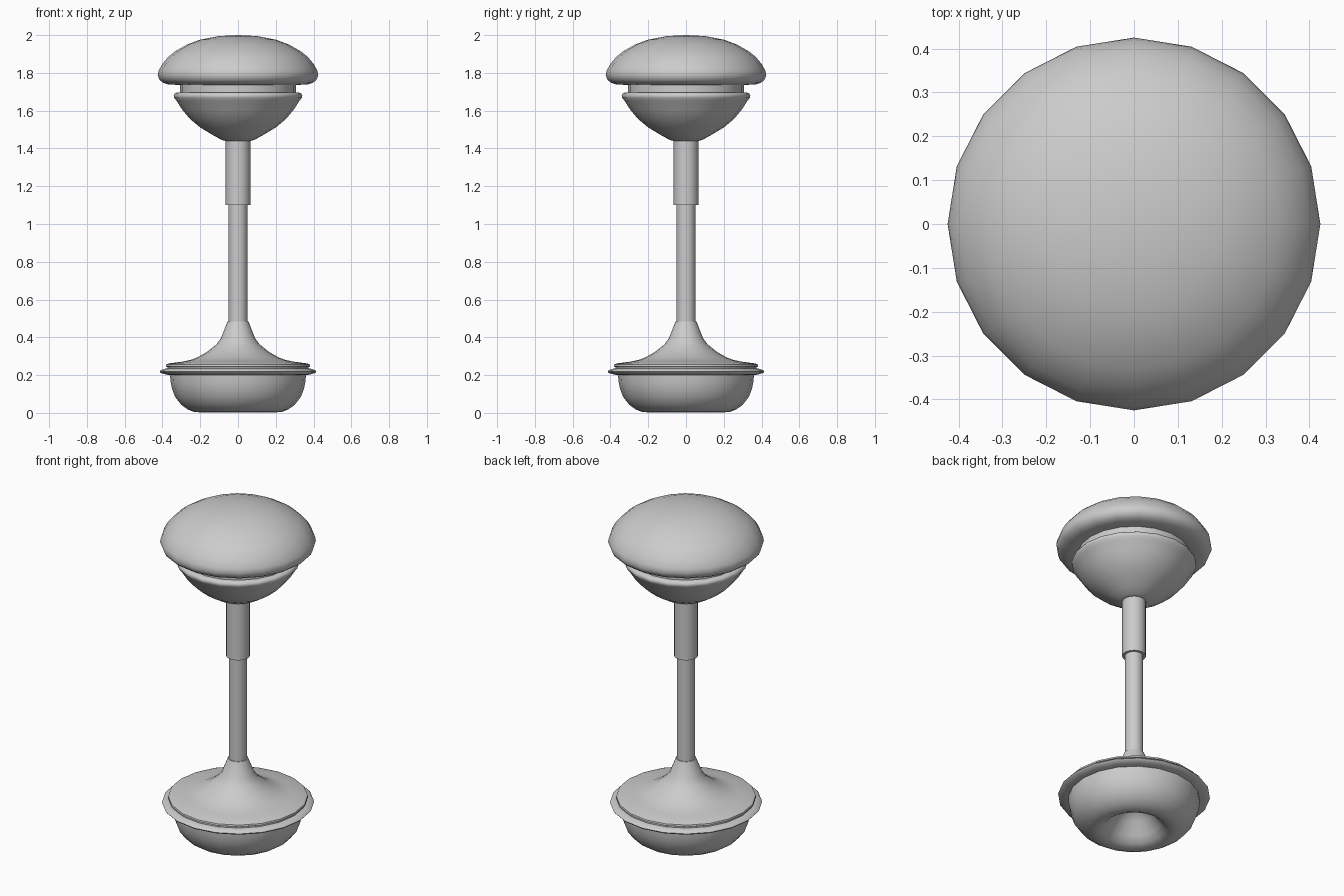
import bpy, bmesh, math

if "Cube" in bpy.data.objects:
    bpy.data.objects.remove(bpy.data.objects["Cube"])

SIDES = 20


def lathe(name, profile, sides=SIDES, angle=40):
    """Spin an (r, z) profile about z; ends with r > 0 are capped."""
    bm = bmesh.new()
    rings = []
    for r, z in profile:
        if r == 0:
            rings.append([bm.verts.new((0, 0, z))] * sides)
        else:
            rings.append([bm.verts.new((r * math.cos(math.tau * i / sides),
                                        r * math.sin(math.tau * i / sides), z))
                          for i in range(sides)])
    for a, b in zip(rings, rings[1:]):
        for i in range(sides):
            j = (i + 1) % sides
            bm.faces.new(list(dict.fromkeys((a[i], a[j], b[j], b[i]))))
    for ring, (r, z) in ((rings[0], profile[0]), (rings[-1], profile[-1])):
        if r > 0:
            bm.faces.new(ring)
    bmesh.ops.recalc_face_normals(bm, faces=bm.faces)
    mesh = bpy.data.meshes.new(name)
    bm.to_mesh(mesh)
    bm.free()
    obj = bpy.data.objects.new(name, mesh)
    bpy.context.collection.objects.link(obj)
    bpy.ops.object.select_all(action='DESELECT')
    obj.select_set(True)
    bpy.context.view_layer.objects.active = obj
    bpy.ops.object.shade_smooth_by_angle(angle=math.radians(angle))
    return obj


# Rounded foot with a hollow underneath
lathe("foot_bowl", [(0, .17), (.05, .155), (.10, .11), (.14, .05), (.17, .018),
                    (.205, .003), (.235, .006), (.265, .018), (.30, .042),
                    (.333, .085), (.35, .13), (.358, .17), (.36, .21)], angle=60)

# Thin flange around the foot
lathe("foot_flange", [(.35, .198), (.385, .204), (.408, .211), (.415, .219),
                      (.408, .227), (.385, .234), (.36, .236)], angle=50)

# Flared upper base
lathe("base_flare", [(.374, .23), (.374, .242), (.382, .246), (.380, .256), (.365, .262),
                     (.29, .272), (.25, .281), (.217, .293), (.165, .322),
                     (.115, .362), (.09, .396), (.055, .485)])

# Pole and thicker upper sleeve
lathe("pole", [(.05, .45), (.05, 1.15)])
lathe("sleeve", [(.065, 1.10), (.065, 1.48)])

# Lower bowl of the head
lathe("head_bowl", [(.065, 1.44), (.085, 1.445), (.127, 1.467), (.20, 1.511),
                    (.254, 1.556), (.295, 1.605), (.325, 1.652), (.338, 1.668),
                    (.341, 1.68), (.335, 1.691), (.32, 1.697), (.30, 1.695)], angle=60)

# Recessed neck between bowl and cap
lathe("head_neck", [(.308, 1.68), (.308, 1.75)])

# Domed cap
lathe("head_cap", [(.29, 1.742), (.33, 1.737), (.37, 1.739), (.395, 1.747),
                   (.415, 1.762), (.425, 1.787), (.420, 1.812), (.40, 1.848),
                   (.37, 1.884), (.333, 1.914), (.27, 1.95), (.20, 1.976),
                   (.10, 1.995), (0, 2.0)], angle=60)
